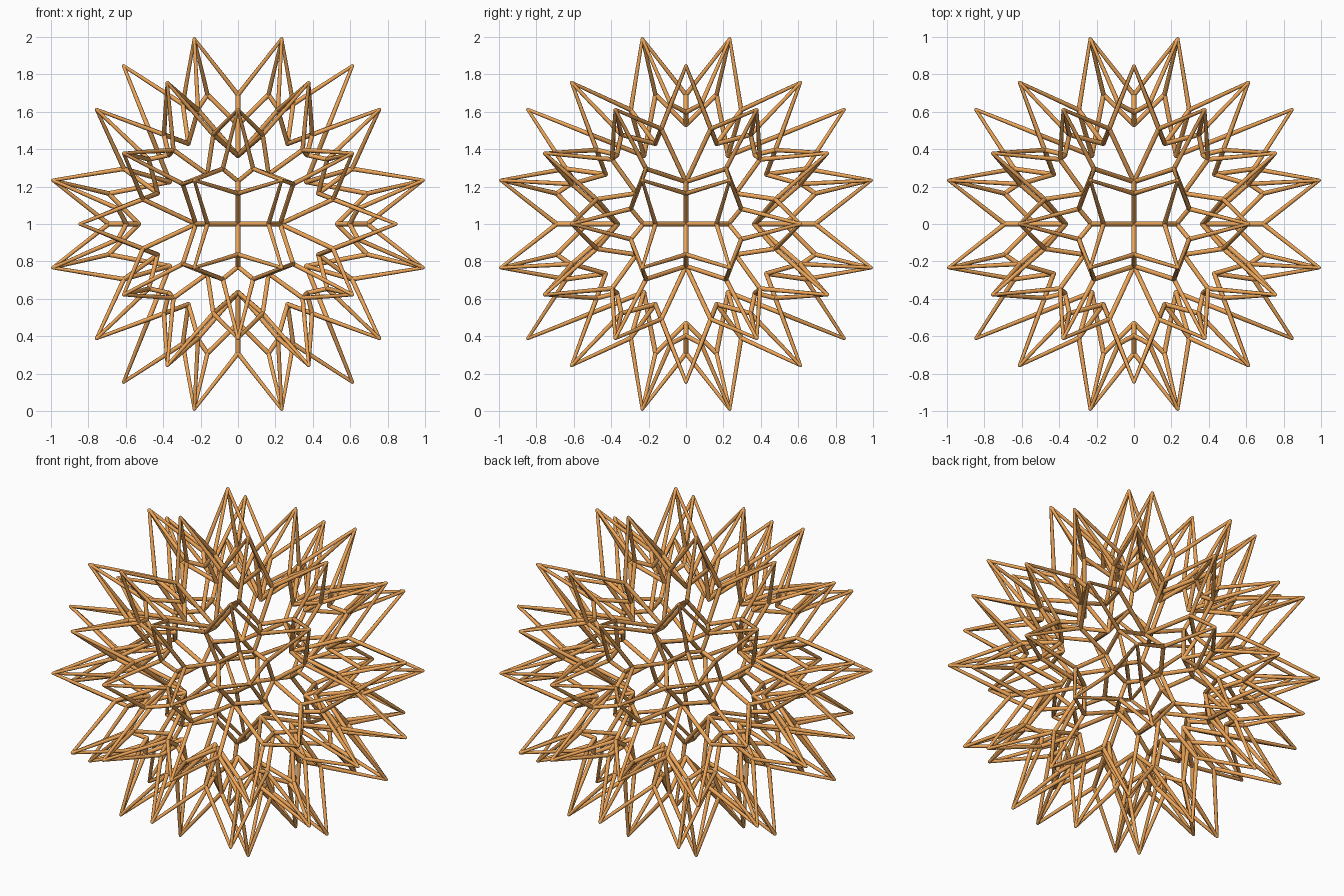
import bpy, bmesh
from math import pi, cos, atan2
from itertools import product
from mathutils import Vector, Matrix

if "Cube" in bpy.data.objects:
    bpy.data.objects.remove(bpy.data.objects["Cube"])

PHI = (1 + 5 ** 0.5) / 2
SCALE = 0.2337      # star tip size
DIP = 0.698         # how far the edge midpoints sink inward
R_IN, R_TIP = 0.0125, 0.009   # strut radius at inner joints and at tips
SIDES = 8


def cyc(a, b, c):
    """All sign changes and cyclic permutations of a point."""
    pts = set()
    for p in ((a, b, c), (c, a, b), (b, c, a)):
        for s in product((1, -1), repeat=3):
            pts.add(tuple(round(u * v, 9) for u, v in zip(p, s)))
    return [Vector(p) for p in sorted(pts)]


# star tips: corners of a rhombicosidodecahedron
tips = [v * SCALE for v in cyc(1, 1, PHI ** 3)
        + cyc(2 * PHI, PHI, PHI ** 2) + cyc(PHI ** 2, 0, 2 + PHI)]

# face axes: five-fold, three-fold and two-fold
axes = (cyc(1, PHI, 0)
        + cyc(1, 1, 1) + cyc(0, PHI ** 2, 1)
        + cyc(1, 0, 0) + cyc(1, PHI ** 2, PHI))

# split every face into planar quads: tip, sunken midpoint, sunken centre, midpoint
cage = bmesh.new()
lift = Vector((0, 0, 1))
for axis in axes:
    n = axis.normalized()
    h = max(t.dot(n) for t in tips)
    u = n.orthogonal().normalized()
    w = n.cross(u)
    ring = sorted((t for t in tips if t.dot(n) > h - 1e-4),
                  key=lambda t: atan2(t.dot(w), t.dot(u)))
    k = len(ring)
    c2 = cos(pi / k) ** 2
    centre = n * (h * DIP * (1 - c2) / (1 - DIP * c2))
    for i, t in enumerate(ring):
        after = (t + ring[(i + 1) % k]) / 2 * DIP
        before = (t + ring[i - 1]) / 2 * DIP
        cage.faces.new([cage.verts.new(p + lift) for p in (t, after, centre, before)])
bmesh.ops.remove_doubles(cage, verts=cage.verts[:], dist=1e-4)


def radius(v):
    return R_TIP if (v.co - lift).length > 0.9 else R_IN


# one tapered rod per edge, one small ball per joint
bm = bmesh.new()
for e in cage.edges:
    a, b = e.verts
    d = b.co - a.co
    m = Matrix.Translation((a.co + b.co) / 2) @ d.to_track_quat('Z', 'Y').to_matrix().to_4x4()
    bmesh.ops.create_cone(bm, cap_ends=False, segments=SIDES, radius1=radius(a),
                          radius2=radius(b), depth=d.length, matrix=m)
for v in cage.verts:
    bmesh.ops.create_icosphere(bm, subdivisions=2, radius=radius(v),
                               matrix=Matrix.Translation(v.co))
cage.free()

mesh = bpy.data.meshes.new("star_lattice")
bm.to_mesh(mesh)
bm.free()
star = bpy.data.objects.new("star_lattice", mesh)
bpy.context.collection.objects.link(star)
for p in mesh.polygons:
    p.use_smooth = True

mat = bpy.data.materials.new("bronze")
mat.diffuse_color = (0.85, 0.38, 0.1, 1)
mat.use_nodes = True
mat.node_tree.nodes["Principled BSDF"].inputs["Base Color"].default_value = mat.diffuse_color
mesh.materials.append(mat)
